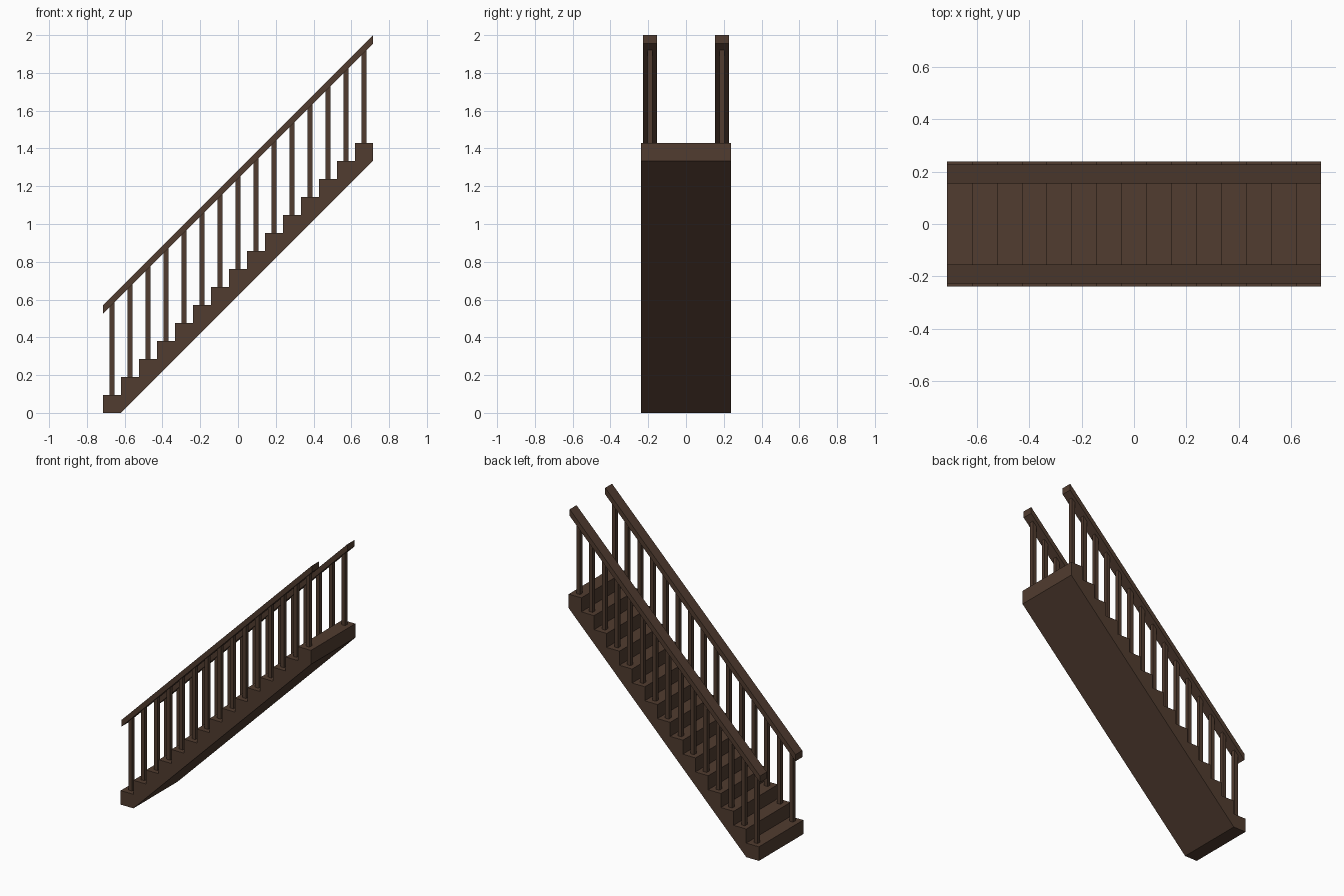
import bpy, bmesh

if "Cube" in bpy.data.objects:
    bpy.data.objects.remove(bpy.data.objects["Cube"])

S = 2 / 21          # tread depth and riser height
N = 15              # number of steps
X0 = -N * S / 2     # foot of the stairs
RAIL_Y = 2 * S      # handrail offset from the centre line
RAIL_T = 0.045      # vertical rail thickness

wood = bpy.data.materials.new("dark brown wood")
wood.diffuse_color = (0.082, 0.045, 0.029, 1)
wood.use_nodes = True
wood.node_tree.nodes["Principled BSDF"].inputs["Base Color"].default_value = wood.diffuse_color


def extrude_profile(name, pts, y0, y1):
    """Extrude an x/z outline along y."""
    bm = bmesh.new()
    face = bm.faces.new([bm.verts.new((x, y0, z)) for x, z in pts])
    ext = bmesh.ops.extrude_face_region(bm, geom=[face])
    moved = [v for v in ext["geom"] if isinstance(v, bmesh.types.BMVert)]
    bmesh.ops.translate(bm, verts=moved, vec=(0, y1 - y0, 0))
    bmesh.ops.recalc_face_normals(bm, faces=bm.faces)
    mesh = bpy.data.meshes.new(name)
    bm.to_mesh(mesh)
    bm.free()
    mesh.materials.append(wood)
    obj = bpy.data.objects.new(name, mesh)
    bpy.context.collection.objects.link(obj)
    return obj


def rail_bottom(x):
    return 6 * S + (x - X0) - RAIL_T


# Stepped body with sloping underside
steps = [(X0, 0)]
for i in range(N):
    steps += [(X0 + i * S, (i + 1) * S), (X0 + (i + 1) * S, (i + 1) * S)]
steps += [(-X0, (N - 1) * S), (X0 + S, 0)]
extrude_profile("stair_body", steps, -2.5 * S, 2.5 * S)

for side, y in (("front", -RAIL_Y), ("back", RAIL_Y)):
    # Sloping handrail with plumb-cut ends
    b0, b1 = rail_bottom(X0), rail_bottom(-X0)
    extrude_profile(side + "_handrail",
                    [(X0, b0), (-X0, b1), (-X0, b1 + RAIL_T), (X0, b0 + RAIL_T)],
                    y - 0.0365, y + 0.0365)
    # One square baluster in the middle of each tread, cut to the rail slope
    h = 0.0135
    for i in range(N):
        x, z = X0 + (i + 0.5) * S, (i + 1) * S
        extrude_profile(f"{side}_baluster_{i + 1}",
                        [(x - h, z), (x + h, z),
                         (x + h, rail_bottom(x + h)), (x - h, rail_bottom(x - h))],
                        y - h, y + h)
